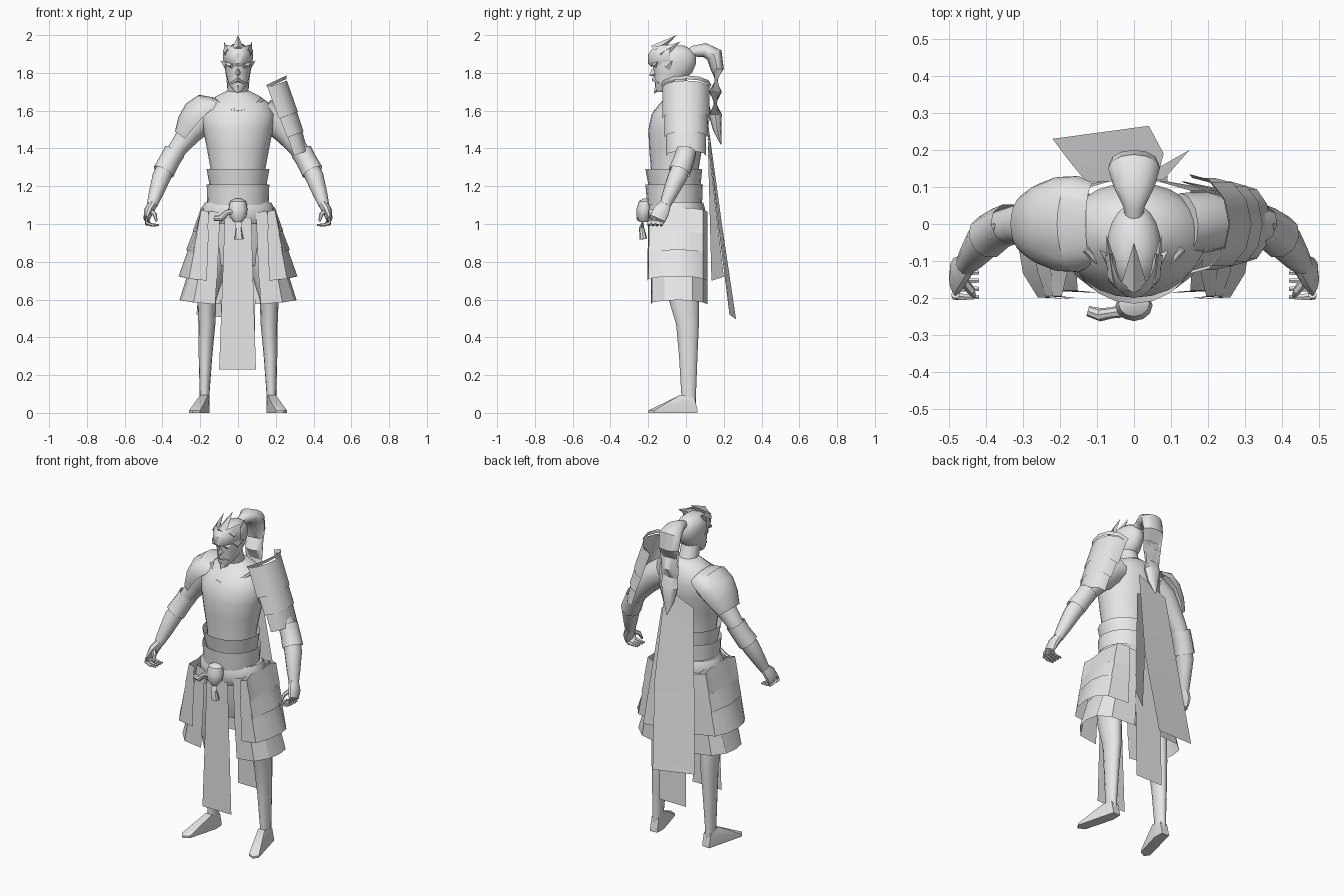
import bpy, bmesh, math
from mathutils import Vector

grey = bpy.data.materials.new("plain_grey")
grey.diffuse_color = (0.8, 0.8, 0.8, 1)


def make(name, verts, faces, hull=False, angle=40):
    bm = bmesh.new()
    vs = [bm.verts.new(v) for v in verts]
    if hull:
        bmesh.ops.convex_hull(bm, input=vs)
    for f in faces:
        bm.faces.new([vs[i] for i in f])
    bmesh.ops.remove_doubles(bm, verts=bm.verts, dist=0.0005)
    bmesh.ops.recalc_face_normals(bm, faces=bm.faces)
    me = bpy.data.meshes.new(name)
    bm.to_mesh(me)
    bm.free()
    me.materials.append(grey)
    ob = bpy.data.objects.new(name, me)
    bpy.context.collection.objects.link(ob)
    bpy.ops.object.select_all(action='DESELECT')
    ob.select_set(True)
    bpy.context.view_layer.objects.active = ob
    bpy.ops.object.shade_smooth_by_angle(angle=math.radians(angle))
    return ob


def skin(name, rings, closed=True, caps=True, angle=40):
    """Bridge a list of equal-length point rings."""
    n = len(rings[0])
    faces = []
    for r in range(len(rings) - 1):
        for i in range(n if closed else n - 1):
            j = (i + 1) % n
            faces.append((r * n + i, r * n + j, (r + 1) * n + j, (r + 1) * n + i))
    if closed and caps:
        faces += [tuple(range(n)), tuple(range((len(rings) - 1) * n, len(rings) * n))]
    return make(name, [p for r in rings for p in r], faces, angle=angle)


def loft(name, secs, n=18, caps=True, angle=40):
    """Level oval sections given as (x, y, z, rx, ry)."""
    return skin(name, [[(x + a * math.cos(t), y + b * math.sin(t), z)
                        for t in (math.tau * i / n for i in range(n))]
                       for x, y, z, a, b in secs], caps=caps, angle=angle)


def tube(name, secs, side=(0, 1, 0), n=12, arc=None, caps=True):
    """Sections (x, y, z, r_normal, r_side) square to the path; arc gives an open shell."""
    rings = []
    for k, s in enumerate(secs):
        a, b = secs[max(k - 1, 0)], secs[min(k + 1, len(secs) - 1)]
        d = (Vector(b[:3]) - Vector(a[:3])).normalized()
        w = Vector(side)
        w = (w - d * w.dot(d)).normalized()
        u = w.cross(d)
        if u.z < 0:
            u = -u
        if arc:
            ts = [math.radians(-arc + 2 * arc * i / (n - 1)) for i in range(n)]
        else:
            ts = [math.tau * i / n for i in range(n)]
        rings.append([Vector(s[:3]) + u * s[3] * math.cos(t) + w * s[4] * math.sin(t) for t in ts])
    return skin(name, rings, closed=not arc, caps=caps)


def spike(name, base, tip, w, t):
    """Thin four-sided horn."""
    b = Vector(base)
    make(name, [b + Vector((w, 0, 0)), b + Vector((0, t, -t)), b - Vector((w, 0, 0)),
                b + Vector((0, -t, t)), tip], [], hull=True)


# torso, hips and neck
loft("torso", [(0, -.06, 1.08, .15, .13), (0, -.06, 1.28, .143, .125), (0, -.055, 1.4, .165, .14),
               (0, -.047, 1.5, .185, .152), (0, -.035, 1.58, .195, .148), (0, -.02, 1.64, .165, .118),
               (0, -.01, 1.68, .11, .085), (0, -.015, 1.705, .06, .06)], 24)
loft("hips", [(0, -.05, 1.08, .16, .13), (0, -.05, .9, .17, .115), (0, -.04, .78, .14, .09)])
tube("neck", [(0, 0, 1.64, .06, .06), (0, -.03, 1.7, .052, .055), (0, -.055, 1.79, .05, .055)], (1, 0, 0))
tube("neckline", [(x, -.035 - .125 * math.cos(x * 10), 1.67 - .07 * math.cos(x * 11), .01, .008)
                  for x in (-.13, -.08, -.04, 0, .04, .08, .13)], (0, 0, 1), 6)

# waist bands and sash
loft("upper_waist_band", [(0, -.06, 1.20, .15, .138), (0, -.065, 1.29, .166, .15)], 20, False)
loft("lower_waist_band", [(0, -.06, 1.10, .162, .145), (0, -.063, 1.21, .166, .152)], 20, False)
loft("sash", [(0, -.05, 1.0, .17, .135), (0, -.05, 1.03, .192, .15), (0, -.05, 1.08, .195, .152),
              (0, -.05, 1.115, .175, .14)], 20)
loft("sash_knot", [(0, -.225, 1.01, .02, .02), (0, -.225, 1.04, .045, .036), (0, -.22, 1.08, .05, .042),
                   (0, -.215, 1.12, .042, .035), (0, -.21, 1.135, .015, .015)], 12)
tube("sash_tail_side", [(0, -.23, 1.07, .02, .02), (-.06, -.24, 1.06, .015, .015),
                        (-.09, -.245, 1.03, .018, .018), (-.125, -.235, 1.03, .014, .014)], (0, 1, 0), 8)
tube("sash_tail_down", [(0, -.225, 1.04, .015, .015), (.003, -.235, .98, .014, .016),
                        (.005, -.225, .92, .02, .024)], (1, 0, 0), 8)

# head
loft("head", [(0, -.135, 1.70, .02, .02), (0, -.12, 1.725, .04, .042), (0, -.09, 1.76, .056, .075),
              (0, -.068, 1.80, .066, .1), (0, -.063, 1.85, .073, .117), (0, -.063, 1.89, .073, .117),
              (0, -.06, 1.92, .06, .095), (0, -.06, 1.945, .03, .05)], 20)
spike("nose", (0, -.155, 1.80), (0, -.195, 1.785), .018, .025)
spike("beard", (0, -.14, 1.735), (0, -.17, 1.69), .03, .02)
tube("moustache", [(-.035, -.145, 1.745, .006, .006), (0, -.17, 1.765, .012, .012),
                   (.035, -.145, 1.745, .006, .006)], (0, 1, 0), 6)
# brow guard wrapped round the forehead
skin("brow_guard", [[(a * math.sin(t), -.06 - b * math.cos(t), z + .02 * abs(math.sin(t)))
                     for t in (math.radians(-80 + 16 * i) for i in range(11))]
                    for a, b, z in ((.072, .122, 1.83), (.08, .14, 1.85), (.08, .14, 1.9), (.062, .115, 1.93))],
     closed=False)
spike("crown_horn_middle", (0, -.165, 1.92), (0, -.05, 2.0), .035, .022)
for s, side in ((1, "left"), (-1, "right")):
    spike("crown_horn_" + side, (s * .055, -.14, 1.90), (s * .074, -.03, 1.965), .018, .025)
    spike("cheek_horn_" + side, (s * .06, -.11, 1.83), (s * .093, -.07, 1.865), .014, .025)
    spike("eyebrow_" + side, (s * .03, -.17, 1.835), (s * .07, -.15, 1.86), .025, .012)

# ponytail
tube("ponytail", [(0, .0, 1.895, .025, .025), (0, .045, 1.915, .03, .028), (0, .10, 1.92, .038, .055),
                  (0, .15, 1.895, .045, .07), (0, .165, 1.82, .035, .066), (0, .155, 1.7, .035, .055),
                  (0, .155, 1.58, .035, .05), (0, .165, 1.5, .022, .035), (0, .185, 1.42, .002, .003)], (1, 0, 0), 12)

for s, side in ((1, "left"), (-1, "right")):
    # arm and hand
    tube("arm_" + side, [(s * x, y, z, r, r * 1.05) for x, y, z, r in (
        (.13, 0, 1.59, .08), (.2, .005, 1.545, .078), (.26, .005, 1.475, .062), (.315, .0, 1.405, .05),
        (.36, -.01, 1.34, .045), (.405, -.045, 1.25, .049), (.435, -.085, 1.16, .038), (.455, -.11, 1.1, .028))])
    tube("hand_" + side, [(s * x, y, z, a, b) for x, y, z, a, b in (
        (.452, -.108, 1.105, .026, .03), (.472, -.13, 1.07, .026, .045), (.482, -.15, 1.03, .018, .045),
        (.478, -.16, 1.005, .015, .04))], n=10)
    for k in range(4):
        y = -.125 - .022 * k
        tube(f"finger_{side}_{k}", [(s * .482, y, 1.03, .012, .011), (s * .484, y - .004, 1.005, .011, .011),
                                    (s * .455, y - .006, .995, .009, .009),
                                    (s * .418, y - .006, .994, .005, .006)], n=6)
    tube("thumb_" + side, [(s * .462, -.15, 1.07, .013, .013), (s * .44, -.18, 1.05, .012, .012),
                           (s * .432, -.195, 1.015, .006, .006)], n=6)
    # elbow guard
    tube("elbow_guard_" + side, [(s * .335, 0, 1.385, .058, .056), (s * .36, -.01, 1.34, .055, .056),
                                 (s * .395, -.035, 1.275, .058, .06)], n=10, caps=False)
    spike("elbow_point_" + side, (s * .385, -.01, 1.36), (s * .375, .0, 1.405), .02, .03)

    # leg and foot
    loft("leg_" + side, [(s * x, y, z, a, b) for x, y, z, a, b in (
        (.10, -.04, .95, .09, .1), (.145, -.03, .72, .07, .09), (.165, -.012, .6, .05, .082),
        (.165, .008, .47, .045, .062), (.172, .012, .3, .036, .05), (.177, .014, .1, .026, .04),
        (.177, .014, .03, .026, .04))], 14)
    sole = [(.152, .06), (.2, .062), (.225, -.04), (.26, -.17), (.24, -.2), (.2, -.18), (.15, .0)]
    top = [(.153, .045, .08), (.2, .045, .08), (.2, -.03, .095), (.157, -.03, .095), (.225, -.12, .04)]
    make("foot_" + side, [(s * x, y, z) for x, y in sole for z in (0, .012)] +
         [(s * x, y, z) for x, y, z in top], [], hull=True)

    # layered skirt plates: inner edge, top z and outer x, bottom z and outer x
    def plate(xi0, xi1, z0, xo0, z1, xo1, yf):
        return [[(s * x, y, z + dz) for x, y, dz in (
            (xi, yf, -.01), ((xi + xo) / 2 + .02, yf + .005, 0), (xo - .015, yf + .07, .01), (xo, -.04, .012),
            (xo - .012, .035, .01), ((xi + xo) / 2 + .02, .09, 0), (xi - .03, .115, -.01))]
            for xi, z, xo in ((xi0, z0, xo0), (xi1, z1, xo1))]
    for k, row in enumerate(((.095, .11, 1.07, .17, .72, .25, -.185), (.11, .12, .76, .255, .585, .31, -.185),
                             (.155, .16, 1.075, .195, .95, .24, -.2), (.155, .16, .98, .225, .85, .275, -.2),
                             (.16, .165, .88, .255, .71, .315, -.203))):
        skin(f"skirt_plate_{side}_{k}", plate(*row), closed=False, angle=25)

# rounded shoulder guard on the right
tube("right_shoulder_guard", [(-.11, 0, 1.625, .05, .11), (-.155, 0, 1.605, .095, .13), (-.2, 0, 1.565, .105, .128),
                              (-.245, 0, 1.51, .09, .11), (-.285, 0, 1.455, .06, .085)], n=13, arc=95)
# three overlapping shoulder plates on the left
for k, (a, b) in enumerate((((.165, 0, 1.725, .1, .125), (.225, 0, 1.56, .098, .125)),
                            ((.22, 0, 1.585, .09, .115), (.268, 0, 1.46, .085, .115)),
                            ((.262, 0, 1.485, .078, .105), (.302, 0, 1.365, .07, .105)))):
    tube(f"left_shoulder_plate_{k}", [a, b], n=7, arc=95)
tube("left_shoulder_rim", [(.158, 0, 1.74, .11, .135), (.165, 0, 1.725, .1, .125)], n=7, arc=95)

# hanging cloths
make("front_cloth", [(-.07, -.2, 1.03), (.07, -.2, 1.03), (.095, -.2, .23), (-.1, -.2, .23)], [(0, 1, 2, 3)])
make("back_cloth", [(-.09, .115, 1.05), (.09, .115, 1.05), (.09, .13, .25), (-.09, .13, .25)], [(0, 1, 2, 3)])
make("cape", [(.06, .115, 1.55), (-.13, .115, 1.47), (-.175, .17, 1.0), (-.22, .23, .52),
              (.04, .265, .495), (.08, .19, 1.0)], [(0, 1, 2, 5), (5, 2, 3, 4)])
make("cape_side_strip", [(.0, .115, 1.45), (.08, .12, 1.42), (.15, .2, .72), (.05, .135, .70)], [(0, 1, 2, 3)])
